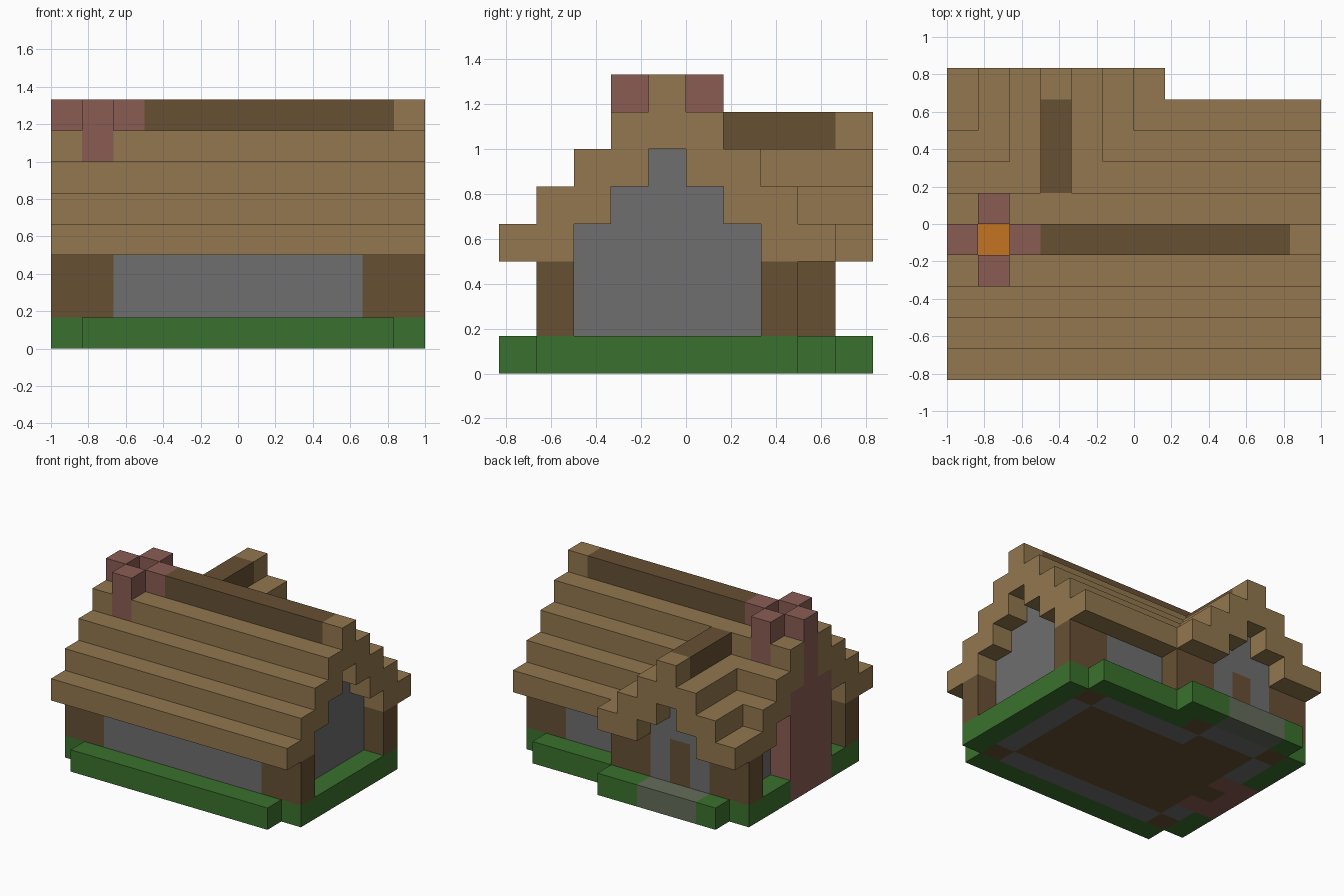
import bpy
import bmesh
from mathutils import Vector

default_cube = bpy.data.objects.get("Cube")
if default_cube:
    bpy.data.objects.remove(default_cube, do_unlink=True)

# The house is laid out on a grid of equal blocks: length, depth, height
LENGTH, DEPTH = 12, 10
BLOCK = 2 / LENGTH
RIDGE_ROW = 4        # row of the main ridge
WING_COLUMN = 3      # column of the wing ridge
EAVE_LEVEL = 3


def linear(channel):
    c = channel / 255
    return c / 12.92 if c <= 0.04045 else ((c + 0.055) / 1.055) ** 2.4


def make_material(name, red, green, blue):
    colour = (linear(red), linear(green), linear(blue), 1)
    material = bpy.data.materials.new(name)
    material.use_nodes = True
    material.diffuse_color = colour
    shader = material.node_tree.nodes["Principled BSDF"]
    shader.inputs["Base Color"].default_value = colour
    shader.inputs["Roughness"].default_value = 0.9
    return material


plank = make_material("light_plank", 146, 119, 78)
log = make_material("dark_log", 103, 80, 51)
stone = make_material("grey_stone", 110, 110, 110)
grass = make_material("green_grass", 58, 113, 46)
brick = make_material("red_brick", 138, 92, 84)
ember = make_material("orange_ember", 195, 116, 33)
paving = make_material("mossy_paving", 100, 108, 90)


def build(name, material, boxes):
    """One object from boxes, each given as x, y and z ranges in blocks."""
    bm = bmesh.new()
    for xs, ys, zs in boxes:
        low = Vector((xs[0] - LENGTH / 2, ys[0] - DEPTH / 2, zs[0])) * BLOCK
        high = Vector((xs[1] - LENGTH / 2, ys[1] - DEPTH / 2, zs[1])) * BLOCK
        cube = bmesh.ops.create_cube(bm, size=1)
        for vert in cube["verts"]:
            vert.co = Vector(high[k] if vert.co[k] > 0 else low[k] for k in range(3))
    mesh = bpy.data.meshes.new(name)
    bm.to_mesh(mesh)
    bm.free()
    mesh.materials.append(material)
    obj = bpy.data.objects.new(name, mesh)
    bpy.context.collection.objects.link(obj)
    return obj


def one(n):
    """Range covering a single block."""
    return (n, n + 1)


def both_sides(centre, near, far):
    """Ranges from near to far blocks away, on both sides of a centre block."""
    return [(centre - far, centre - near + 1), (centre + near, centre + far + 1)]


ground = (0, 1)
wall = (0, EAVE_LEVEL)
gable_wall = (0, EAVE_LEVEL + 1)
full = (0, LENGTH)

# Lawn around the house
build("lawn", grass, [
    ((1, 11), one(0), ground),
    (one(0), (1, 3), ground),
    (one(0), (6, 9), ground),
    (one(11), (1, 8), ground),
    ((6, 11), one(8), ground),
    (one(1), one(9), ground),
    ((5, 7), one(9), ground),
])
build("doorstep", paving, [((2, 5), one(9), ground)])
build("floor", log, [
    ((2, 10), (2, 7), ground),
    ((2, 5), one(7), ground),
    (one(1), one(RIDGE_ROW), ground),
])

# Long walls, gable walls and the wing front
build("long_walls", stone, [
    ((2, 10), one(1), wall),
    ((5, 10), one(7), wall),
    (one(1), one(7), wall),
])
build("left_gable", stone, [
    (one(10), (2, 7), gable_wall),
    (one(10), (3, 6), one(4)),
    (one(10), one(RIDGE_ROW), one(5)),
])
build("right_gable", stone, [(one(1), one(row), gable_wall) for row in (2, 6)])
build("wing_gable", stone, [
    (one(2), one(8), gable_wall),
    (one(4), one(8), gable_wall),
    (one(WING_COLUMN), one(8), ground),
    (one(WING_COLUMN), one(8), (3, 5)),
])
build("door", log, [(one(WING_COLUMN), one(8), (1, 3))])

# Corner posts: an inner post to the ground, an outer one on the lawn
corners = {
    "front_left": (10, 11, 1), "front_right": (1, 0, 1), "back_left": (10, 11, 7),
    "wing_left": (5, 6, 8), "wing_right": (1, 0, 8),
}
for corner, (inner, outer, row) in corners.items():
    build(corner + "_post", log, [
        (one(inner), one(row), wall),
        (one(outer), one(row), (1, EAVE_LEVEL)),
    ])

# Main roof: stepped courses, open where the wing and chimney pass through
main = []
for step in range(2):
    level = one(EAVE_LEVEL + step)
    front, back = both_sides(RIDGE_ROW, 3 - step, 4 - step)
    main.append((full, front, level))
    if step == 0:
        main += [((0, 2), back, level), ((5, LENGTH), back, level)]
    else:
        main.append((full, back, level))
for row in both_sides(RIDGE_ROW, 2, 2):
    main.append((full, row, one(5)))
for row in both_sides(RIDGE_ROW, 1, 1):
    main += [(one(0), row, (5, 7)), ((2, LENGTH), row, (5, 7))]
main += [
    ((3, LENGTH), one(RIDGE_ROW), one(6)),
    (one(11), one(RIDGE_ROW), one(7)),
]
build("main_roof", plank, main)
build("main_ridge_log", log, [((3, 11), one(RIDGE_ROW), one(7))])

# Wing roof: the same steps turned to face the back
wing = []
for step in range(2):
    for columns in both_sides(WING_COLUMN, 2 - step, 3 - step):
        wing.append((columns, (9 - step, DEPTH), one(EAVE_LEVEL + step)))
wing += [
    ((2, 5), (7, DEPTH), one(5)),
    (one(WING_COLUMN), one(9), one(6)),
]
build("wing_roof", plank, wing)
build("wing_ridge_log", log, [(one(WING_COLUMN), (6, 9), one(6))])

# Chimney: wide stack outside, open shaft with a fire at its foot
stack = [
    (one(0), (3, 6), (0, 5)),
    (one(0), one(RIDGE_ROW), (5, 8)),
    (one(2), one(RIDGE_ROW), (3, 8)),
]
for row in both_sides(RIDGE_ROW, 1, 1):
    stack.append((one(1), row, (0, 8)))
build("chimney", brick, stack)
build("fire", ember, [(one(1), one(RIDGE_ROW), one(1))])
